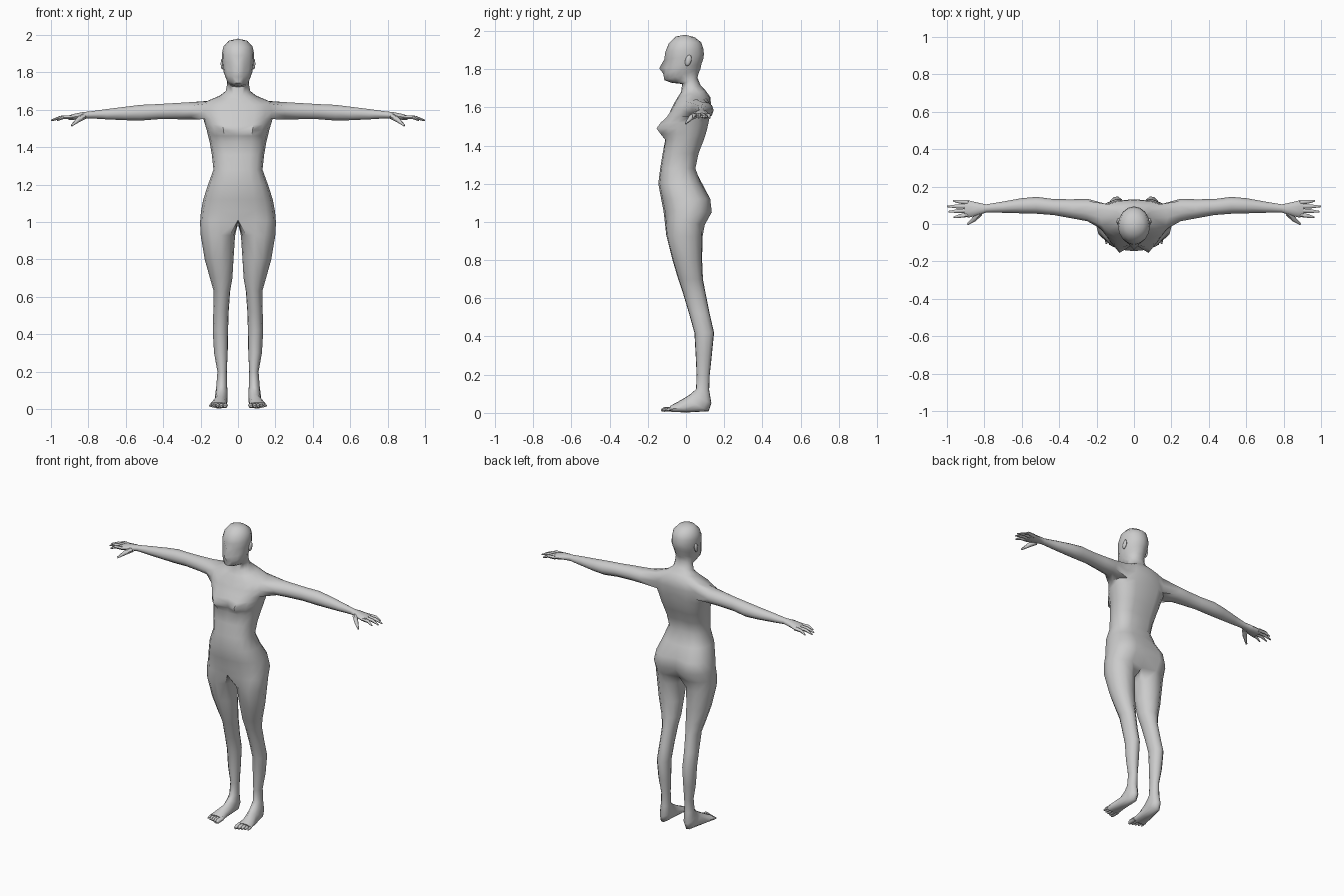
import bpy, bmesh, math
from mathutils import Vector

skin = bpy.data.materials.new("light grey")
skin.diffuse_color = (0.6, 0.6, 0.6, 1)


def finish(bm, name):
    """Turn a right-half mesh into a mirrored, smooth-shaded object."""
    bmesh.ops.recalc_face_normals(bm, faces=bm.faces)
    me = bpy.data.meshes.new(name)
    bm.to_mesh(me)
    bm.free()
    me.materials.append(skin)
    ob = bpy.data.objects.new(name, me)
    bpy.context.collection.objects.link(ob)
    mirror = ob.modifiers.new("mirror", 'MIRROR')
    mirror.use_clip = True
    mirror.merge_threshold = 0.0005
    bpy.ops.object.select_all(action='DESELECT')
    ob.select_set(True)
    bpy.context.view_layer.objects.active = ob
    bpy.ops.object.shade_smooth_by_angle(angle=math.radians(60))
    return ob


def spow(v, e):
    return math.copysign(abs(v) ** e, v)


def bridge(bm, a, b, closed=True):
    n = len(a)
    for i in range(n if closed else n - 1):
        j = (i + 1) % n
        bm.faces.new((a[i], a[j], b[j], b[i]))


def tube(bm, pts, radii, sides=6, flat=1.0):
    """Closed tapering tube along a path, for fingers and toes."""
    rings = []
    axis = (Vector(pts[-1]) - Vector(pts[0])).normalized()
    side = axis.cross(Vector((0, 0, 1))).normalized()
    up = side.cross(axis)
    for p, r in zip(pts, radii):
        rings.append([bm.verts.new(Vector(p) + r * (math.cos(t) * side + flat * math.sin(t) * up))
                      for t in (2 * math.pi * k / sides for k in range(sides))])
    for a, b in zip(rings, rings[1:]):
        bridge(bm, a, b)
    bm.faces.new(rings[0])
    bm.faces.new(rings[-1])


body = bmesh.new()

# Torso, neck and head rings: half width, front y, front z, back y, back z
TORSO = [
    (.203, -.112, 1.01, .105, .985), (.198, -.118, 1.06, .143, 1.05),
    (.186, -.130, 1.12, .135, 1.12), (.160, -.145, 1.20, .085, 1.20),
    (.131, -.135, 1.28, .055, 1.28), (.140, -.122, 1.36, .072, 1.36),
    (.152, -.108, 1.43, .100, 1.43), (.160, -.102, 1.46, .110, 1.46),
    (.167, -.100, 1.49, .118, 1.49), (.176, -.098, 1.52, .125, 1.52),
    (.185, -.092, 1.55, .130, 1.55), (.192, -.080, 1.585, .132, 1.60),
    (.180, -.060, 1.625, .128, 1.652), (.100, -.042, 1.655, .105, 1.685),
    (.066, -.026, 1.68, .076, 1.715)]
HEAD = [
    (.058, -.020, 1.722, .060, 1.755), (.060, -.075, 1.728, .068, 1.785),
    (.066, -.113, 1.742, .075, 1.80), (.077, -.115, 1.775, .082, 1.83),
    (.081, -.112, 1.805, .090, 1.85), (.085, -.110, 1.85, .094, 1.88),
    (.086, -.108, 1.89, .090, 1.91), (.078, -.090, 1.935, .080, 1.94),
    (.050, -.055, 1.970, .045, 1.967)]
rows = []
for k, (rx, yf, zf, yb, zb) in enumerate(TORSO + HEAD):
    e = .8 if k < len(TORSO) - 1 else 1.0
    row = []
    for i in range(9):
        t = math.radians(-90 + 22.5 * i)
        s = (1 + spow(math.sin(t), e)) / 2
        x = 0 if i in (0, 8) else rx * spow(math.cos(t), e)
        y, z = yf + (yb - yf) * s, zf + (zb - zf) * s
        if i < 4 and 5 < k < 13:  # bust
            w = .035 if z < 1.485 else .055
            y -= .062 * math.exp(-((x - .075) / .05) ** 2 - ((z - 1.485) / w) ** 2)
        if i == 8:  # cleft and spine hollow
            y -= .03 if k < 3 else .012 if 3 < k < 11 else 0
        row.append(body.verts.new((x, y, z)))
    rows.append(row)

# Face details: nose tip, eye hollows, lips
h = len(TORSO)
rows[h + 4][0].co.y -= .028
rows[h + 5][0].co.y -= .004
rows[h + 5][1].co.y += .012
rows[h + 3][0].co.y -= .004

# Skin the rows, leaving an arm hole at the shoulder
for r in range(len(rows) - 1):
    for i in range(8):
        if not (r in (10, 11) and 3 <= i < 6):
            a, b = rows[r], rows[r + 1]
            body.faces.new((a[i], a[i + 1], b[i + 1], b[i]))
crown = body.verts.new((0, -.005, 1.98))
for i in range(8):
    body.faces.new((rows[-1][i], rows[-1][i + 1], crown))

# Arm rings: x, y range, z range
ARM = [
    (.25, .015, .135, 1.545, 1.643), (.33, .030, .132, 1.547, 1.638),
    (.43, .048, .133, 1.547, 1.632), (.52, .055, .145, 1.540, 1.628),
    (.60, .057, .138, 1.542, 1.618), (.70, .060, .120, 1.547, 1.605),
    (.79, .062, .105, 1.553, 1.592), (.83, .048, .113, 1.550, 1.588),
    (.88, .035, .125, 1.545, 1.578), (.905, .038, .126, 1.545, 1.570)]
prev = rows[10][3:7] + [rows[11][6]] + rows[12][6:2:-1] + [rows[11][3]]
for x, y0, y1, z0, z1 in ARM:
    ring = []
    for i in range(10):
        t = math.radians(-144 + 36 * i)
        ring.append(body.verts.new((x, (y0 + y1) / 2 + (y1 - y0) / 2 * math.cos(t),
                                    (z0 + z1) / 2 + (z1 - z0) / 2 * math.sin(t))))
    bridge(body, prev, ring)
    prev = ring
body.faces.new(prev)

# Leg and foot rings: x range, front y, front z, back y, back z
LEG = [
    (.016, .199, -.105, .93, .088, .92), (.024, .178, -.072, .80, .086, .80),
    (.030, .150, -.042, .70, .090, .70), (.042, .130, -.018, .63, .103, .63),
    (.050, .132, .015, .52, .125, .52), (.053, .135, .043, .42, .148, .42),
    (.055, .128, .050, .30, .136, .30), (.060, .110, .055, .20, .125, .20),
    (.058, .116, .052, .125, .122, .12), (.055, .122, .025, .10, .134, .05),
    (.056, .126, -.010, .078, .120, .008), (.060, .142, -.050, .055, .010, .002),
    (.056, .155, -.085, .036, -.075, .004)]
crotch = [body.verts.new((0, y, z)) for y, z in ((.04, .995), (0, 1.0), (-.06, 1.0))]
prev = rows[0] + crotch
angles = [-135 + 33.75 * i for i in range(9)] + [157.5, 180, 202.5]
for x0, x1, yf, zf, yb, zb in LEG:
    ring = []
    for a in angles:
        t = math.radians(a)
        s = (1 + math.sin(t)) / 2
        ring.append(body.verts.new(((x0 + x1) / 2 + (x1 - x0) / 2 * math.cos(t),
                                    yf + (yb - yf) * s, zf + (zb - zf) * s)))
    bridge(body, prev, ring)
    prev = ring
body.faces.new(prev)
finish(body, "body")

# Fingers and thumb
fingers = bmesh.new()
for y0, y1, tip in ((.050, .035, .965), (.072, .066, .992), (.094, .094, 1.0), (.115, .124, .968)):
    mid = (.9 + tip) / 2
    tube(fingers, [(.885, y0, 1.560), (mid, (y0 + y1) / 2, 1.559), (tip, y1, 1.543)],
         [.012, .010, .004])
tube(fingers, [(.825, .060, 1.565), (.855, .025, 1.545), (.890, -.002, 1.515)], [.018, .013, .005])
finish(fingers, "fingers")

# Toes
toes = bmesh.new()
for k in range(5):
    x, r = .068 + .0195 * k, .014 - .0015 * k
    tip = -.130 + .006 * k
    tube(toes, [(x, -.07, .02), (x + .001, tip + .015, .018), (x + .002, tip, .014)],
         [r, r, r * .5])
finish(toes, "toes")

# Ears
ears = bmesh.new()
bmesh.ops.create_icosphere(ears, subdivisions=2, radius=1)
for v in ears.verts:
    v.co = Vector((.084 + .009 * v.co.x, .012 + .017 * v.co.y + .006 * v.co.z, 1.845 + .03 * v.co.z))
finish(ears, "ears")
